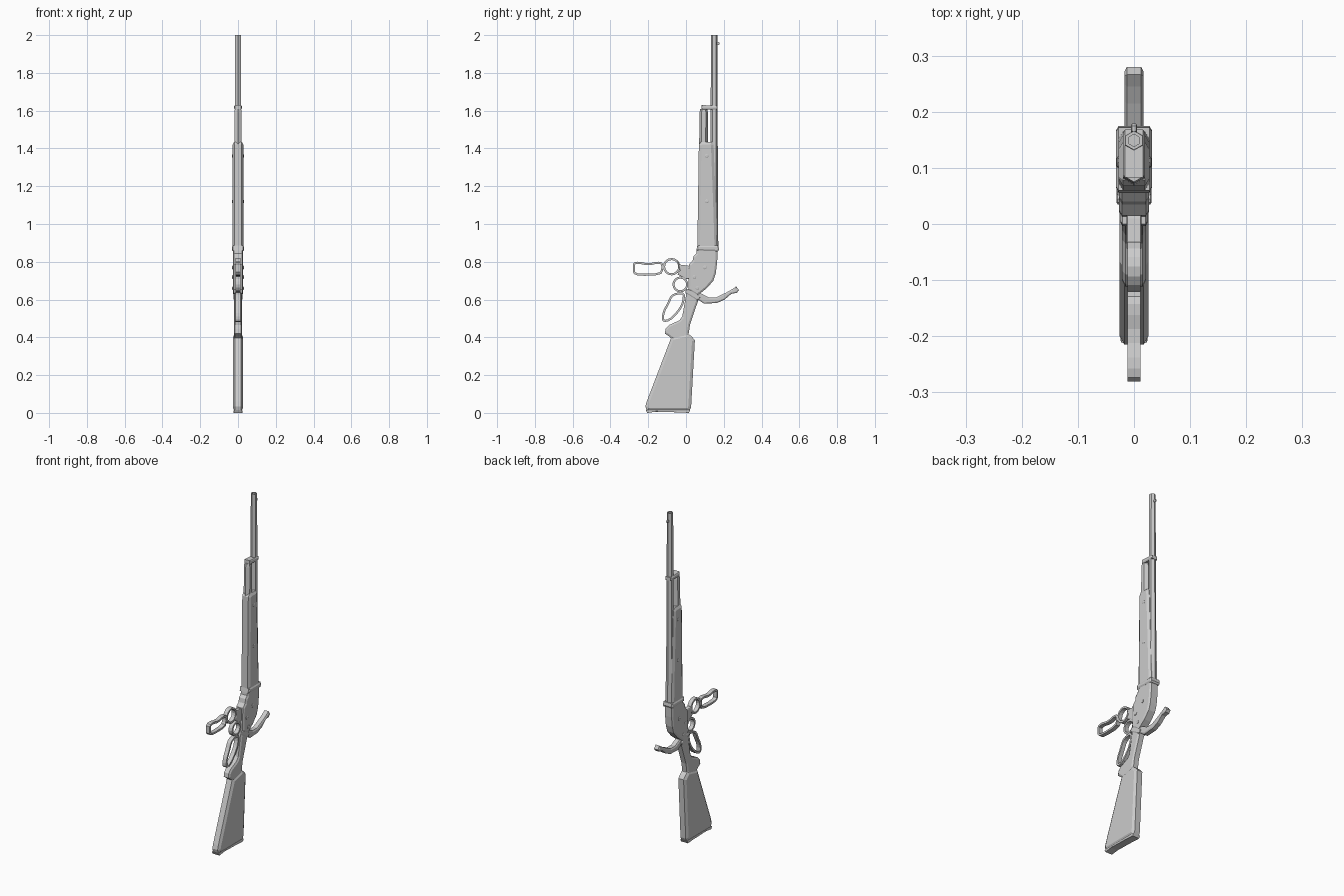
import bpy
import bmesh
from math import cos, sin, pi, radians
from mathutils import Vector

cube = bpy.data.objects.get("Cube")
if cube:
    bpy.data.objects.remove(cube, do_unlink=True)

GREY = (0.6, 0.6, 0.6, 1)
grey = bpy.data.materials.new("plain_grey")
grey.use_nodes = True
grey.diffuse_color = GREY
grey.node_tree.nodes["Principled BSDF"].inputs["Base Color"].default_value = GREY


def loft(name, loops, closed=False):
    """Skin matching loops of points; cap the ends or join last to first."""
    bm = bmesh.new()
    rows = [[bm.verts.new(p) for p in loop] for loop in loops]
    pairs = list(zip(rows, rows[1:]))
    if closed:
        pairs.append((rows[-1], rows[0]))
    else:
        bm.faces.new(rows[0])
        bm.faces.new(rows[-1])
    for a, b in pairs:
        for i in range(len(a)):
            j = (i + 1) % len(a)
            bm.faces.new((a[i], a[j], b[j], b[i]))
    bmesh.ops.recalc_face_normals(bm, faces=bm.faces)
    mesh = bpy.data.meshes.new(name)
    bm.to_mesh(mesh)
    bm.free()
    mesh.materials.append(grey)
    obj = bpy.data.objects.new(name, mesh)
    bpy.context.collection.objects.link(obj)
    return obj


def shrink(pts, d):
    """Offset a closed side profile inward by d with mitred corners."""
    pts = [Vector(p) for p in pts]
    n = len(pts)
    area = sum(pts[i - 1].x * pts[i].y - pts[i].x * pts[i - 1].y for i in range(n))
    side = 1 if area > 0 else -1
    out = []
    for i, p in enumerate(pts):
        e = (p - pts[i - 1]).normalized()
        f = (pts[(i + 1) % n] - p).normalized()
        a, b = Vector((-e.y, e.x)), Vector((-f.y, f.x))
        out.append(p + (a + b) * (side * d / max(1 + a.dot(b), 0.4)))
    return out


def at_x(pts, x):
    return [(x, p[0], p[1]) for p in pts]


def plate(name, pts, half, chamfer):
    """Side profile (y, z) thickened along x, with chamfered rims."""
    inner = shrink(pts, chamfer)
    drop = half - chamfer * 0.6
    return loft(name, [at_x(inner, -half), at_x(pts, -drop),
                       at_x(pts, drop), at_x(inner, half)])


def rounded(pts):
    """Cut every corner once to round a closed profile."""
    out = []
    for i, p in enumerate(pts):
        a, b = Vector(p), Vector(pts[(i + 1) % len(pts)])
        out += [a.lerp(b, 0.25), a.lerp(b, 0.75)]
    return out


def band(name, pts, half=0.012, thick=0.011):
    """Closed strap following a side profile."""
    inner = shrink(pts, thick)
    return loft(name, [at_x(pts, -half), at_x(pts, half),
                       at_x(inner, half), at_x(inner, -half)], closed=True)


def circle(y, z, r, sides=16):
    return [(y + r * cos(2 * pi * i / sides), z + r * sin(2 * pi * i / sides))
            for i in range(sides)]


def hex_tube(name, sections):
    """Six-sided tube along z from (y, z, radius) sections."""
    return loft(name, [[(r * cos(radians(30 + 60 * i)), y + r * sin(radians(30 + 60 * i)), z)
                        for i in range(6)] for y, z, r in sections])


# Barrel with open muzzle, magazine tube, clamp and bead
hex_tube("barrel", [(0.148, 0.86, 0.023), (0.149, 1.43, 0.019), (0.149, 2.0, 0.017),
                    (0.149, 2.0, 0.011), (0.149, 1.95, 0.011)])
hex_tube("magazine_tube", [(0.088, 0.87, 0.026), (0.094, 1.59, 0.022), (0.094, 1.61, 0.019)])
plate("barrel_clamp", [(0.083, 1.605), (0.168, 1.605), (0.168, 1.625), (0.083, 1.63)], 0.02, 0.006)
plate("front_bead", circle(0.17, 1.955, 0.009, 6), 0.005, 0.002)

# Fore-end
plate("fore_end", [(0.06, 0.87), (0.165, 0.87), (0.158, 1.1), (0.146, 1.42),
                   (0.138, 1.435), (0.078, 1.435), (0.068, 1.42)], 0.028, 0.014)

# Receiver
plate("receiver_collar", [(0.055, 0.86), (0.17, 0.855), (0.175, 0.865),
                          (0.172, 0.885), (0.06, 0.885)], 0.032, 0.008)
plate("receiver", [(0.058, 0.87), (0.055, 0.845), (0.04, 0.83), (0.035, 0.805), (0.015, 0.785),
                   (0.012, 0.65), (0.06, 0.62), (0.11, 0.66), (0.145, 0.7),
                   (0.158, 0.74), (0.165, 0.8), (0.168, 0.87)], 0.027, 0.01)
plate("receiver_tang", [(0.0, 0.655), (-0.004, 0.635), (0.06, 0.595), (0.078, 0.61),
                        (0.06, 0.635), (0.02, 0.655)], 0.024, 0.006)

# Stock, its wrist and the butt plate
plate("wrist", [(0.005, 0.65), (-0.02, 0.51), (-0.035, 0.49), (-0.09, 0.465), (-0.108, 0.445),
                (-0.112, 0.42), (-0.09, 0.405), (-0.05, 0.37), (0.02, 0.37),
                (0.014, 0.42), (0.022, 0.47), (0.068, 0.605)], 0.021, 0.01)
plate("stock", [(-0.078, 0.4), (-0.208, 0.06), (-0.215, 0.035), (-0.208, 0.01), (0.018, 0.01),
                (0.027, 0.03), (0.047, 0.385), (0.03, 0.405), (0.01, 0.42)], 0.026, 0.015)
plate("butt_plate", [(-0.212, 0.014), (-0.205, 0.0), (-0.16, 0.006), (-0.05, 0.003),
                     (0.015, 0.0), (0.022, 0.014)], 0.024, 0.003)

# Lever swung out: finger loop, ring and carrier arm
band("open_lever_loop", rounded([(-0.281, 0.765), (-0.281, 0.795), (-0.25, 0.802), (-0.2, 0.79),
                                 (-0.15, 0.802), (-0.122, 0.795), (-0.118, 0.76),
                                 (-0.135, 0.728), (-0.25, 0.725), (-0.281, 0.738)]))
band("open_lever_ring", circle(-0.076, 0.774, 0.046))
plate("open_lever_arm", [(-0.045, 0.803), (-0.033, 0.785), (0.01, 0.78), (0.05, 0.77),
                         (0.05, 0.71), (0.0, 0.71), (-0.045, 0.733), (-0.033, 0.755)], 0.013, 0.003)

# Lever closed: finger loop and ring against the wrist
band("closed_lever_loop", rounded([(-0.13, 0.5), (-0.122, 0.54), (-0.1, 0.58), (-0.082, 0.622),
                                   (-0.05, 0.638), (-0.005, 0.638), (-0.008, 0.585),
                                   (-0.035, 0.535), (-0.082, 0.487), (-0.12, 0.48)]))
band("closed_lever_ring", circle(-0.03, 0.68, 0.042))

# Hammer sweeping backwards
plate("hammer", [(0.045, 0.645), (0.05, 0.61), (0.095, 0.578), (0.165, 0.582), (0.205, 0.6),
                 (0.24, 0.63), (0.27, 0.636), (0.28, 0.65), (0.266, 0.67), (0.245, 0.655),
                 (0.215, 0.638), (0.16, 0.612), (0.12, 0.612), (0.085, 0.63)], 0.017, 0.007)

# Screws through the fore-end and receiver
for i, (y, z) in enumerate([(0.11, 1.36), (0.11, 1.12), (0.1, 0.77), (0.045, 0.72), (0.06, 0.66)]):
    plate(f"screw_{i + 1}", circle(y, z, 0.01, 8), 0.031, 0.003)
